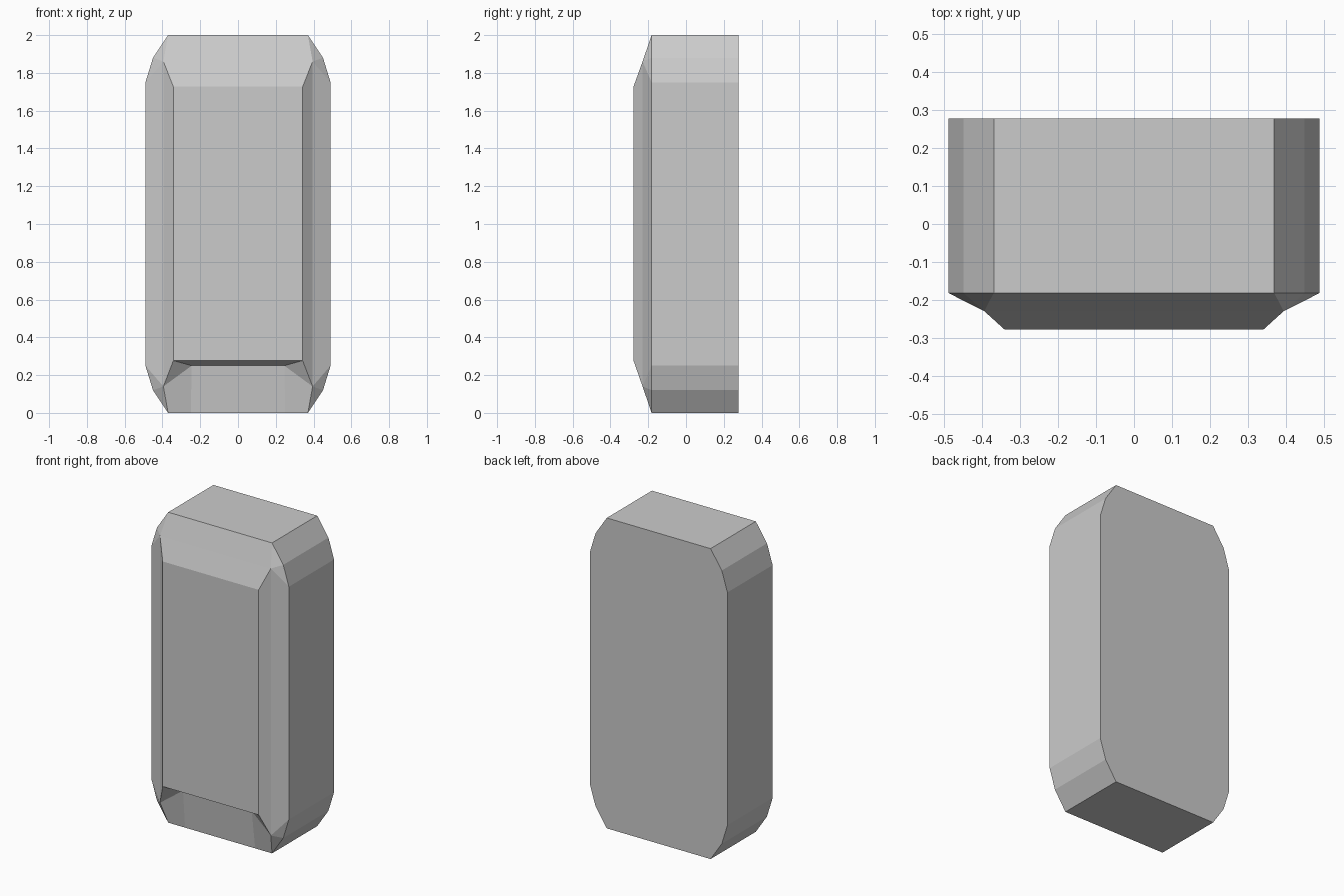
import bpy, bmesh

if "Cube" in bpy.data.objects:
    bpy.data.objects.remove(bpy.data.objects["Cube"])

FRONT, MID, RIM, BACK = -0.278, -0.23, -0.182, 0.278

# Right half of the chamfered outline (x, z), bottom centre to top centre
outline = [(0, 0), (0.25, 0), (0.37, 0), (0.45, 0.12), (0.49, 0.25),
           (0.49, 1.75), (0.45, 1.88), (0.37, 2), (0, 2)]

bm = bmesh.new()


def ring(points, y):
    return [bm.verts.new((x, y, z)) for x, z in points]


rim = ring(outline, RIM)
back = ring(outline, BACK)
c0, b1, b2, s1, s2, s3, s4, t2, t0 = rim

# Side walls and back
for i in range(len(rim) - 1):
    bm.faces.new((rim[i], rim[i + 1], back[i + 1], back[i]))
bm.faces.new(back)

# Double-stepped bevel and raised front panel
mid_low, mid_high = ring([(0.395, 0.14), (0.395, 1.86)], MID)
mid_top = bm.verts.new((0, MID, 1.86))
f0, f1, f2, f3 = ring([(0, 0.277), (0.342, 0.277), (0.342, 1.727), (0, 1.727)], FRONT)
bm.faces.new((f0, f1, f2, f3))
bm.faces.new((f1, mid_low, mid_high, f2))
bm.faces.new((mid_low, s2, s3, mid_high))
bm.faces.new((f3, f2, mid_high, mid_top))
bm.faces.new((mid_top, mid_high, t2, t0))

# Faceted corners
for mid, loop in ((mid_low, (b2, s1, s2)), (mid_high, (s3, s4, t2))):
    for a, b in zip(loop, loop[1:]):
        bm.faces.new((mid, a, b))

# Recess below the front panel
r0, r1 = ring([(0, 0.25), (0.245, 0.25)], -0.21)
bm.faces.new((f0, r0, r1, f1))
bm.faces.new((f1, r1, mid_low))
bm.faces.new((r0, c0, b1, r1))
bm.faces.new((r1, b1, b2, mid_low))

# Mirror to the left half
half = bm.verts[:] + bm.edges[:] + bm.faces[:]
bmesh.ops.mirror(bm, geom=half, axis='X', merge_dist=0.0005)
bmesh.ops.remove_doubles(bm, verts=bm.verts[:], dist=0.0005)
bmesh.ops.recalc_face_normals(bm, faces=bm.faces[:])

mesh = bpy.data.meshes.new("chamfered_block")
bm.to_mesh(mesh)
bm.free()
block = bpy.data.objects.new("chamfered_block", mesh)
bpy.context.collection.objects.link(block)
